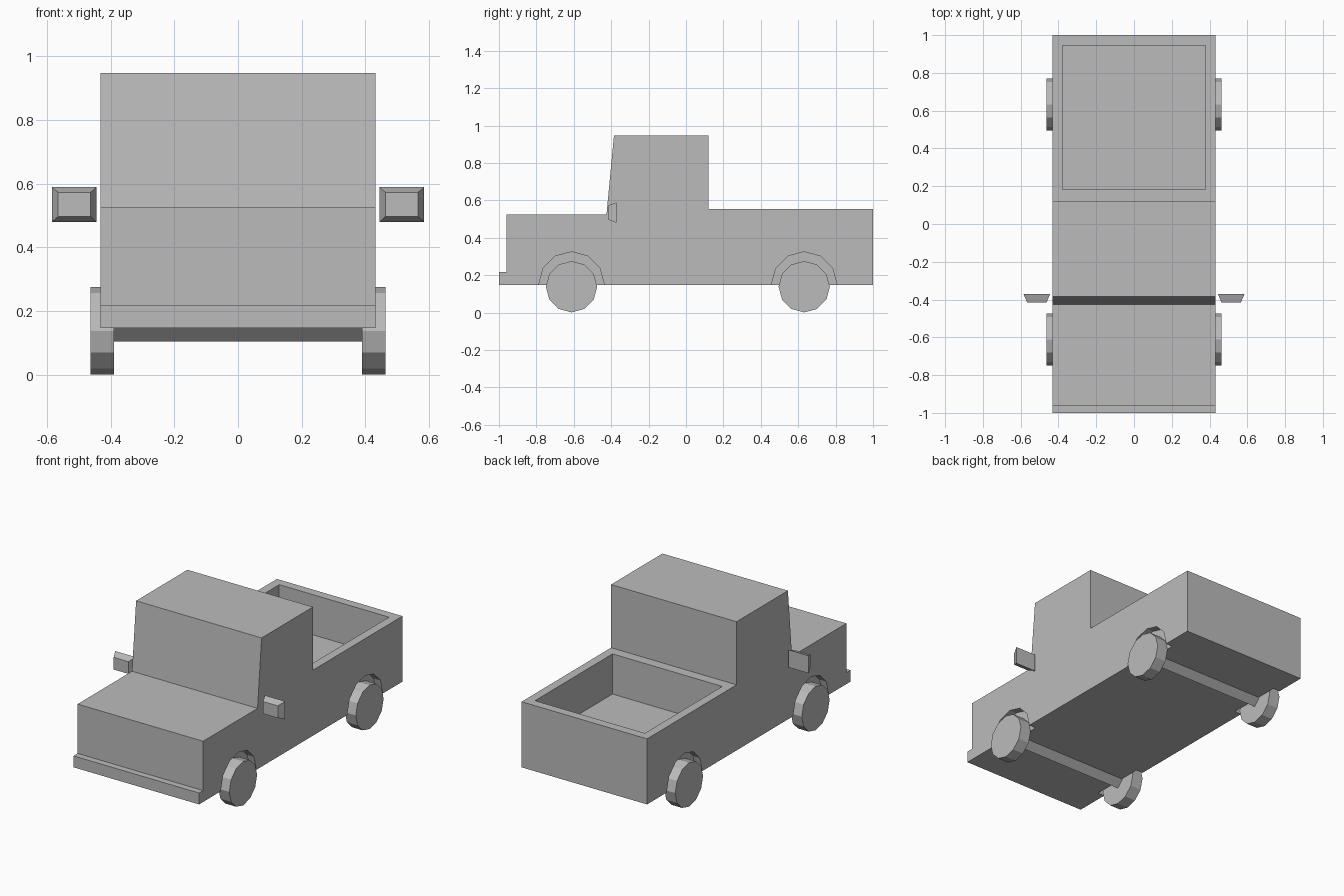
import bpy, bmesh
from math import sin, cos, tau

if "Cube" in bpy.data.objects:
    bpy.data.objects.remove(bpy.data.objects["Cube"], do_unlink=True)

grey = bpy.data.materials.new("plain grey")
grey.use_nodes = True
GREY = (0.5, 0.5, 0.5, 1)
grey.diffuse_color = GREY
grey.node_tree.nodes["Principled BSDF"].inputs["Base Color"].default_value = GREY


def loft(name, first, last):
    """Closed solid between two matching rings of points."""
    bm = bmesh.new()
    a = [bm.verts.new(p) for p in first]
    b = [bm.verts.new(p) for p in last]
    n = len(a)
    bm.faces.new(a)
    bm.faces.new(b[::-1])
    for i in range(n):
        j = (i + 1) % n
        bm.faces.new((a[j], a[i], b[i], b[j]))
    bmesh.ops.recalc_face_normals(bm, faces=bm.faces)
    mesh = bpy.data.meshes.new(name)
    bm.to_mesh(mesh)
    bm.free()
    mesh.materials.append(grey)
    obj = bpy.data.objects.new(name, mesh)
    bpy.context.collection.objects.link(obj)
    return obj


def prism(name, profile, x0, x1):
    """Side profile of (y, z) points extruded across the width."""
    return loft(name, [(x0, y, z) for y, z in profile],
                [(x1, y, z) for y, z in profile])


def ring(y, z, r, sides):
    return [(y + r * sin(tau * i / sides), z + r * cos(tau * i / sides))
            for i in range(sides)]


def rect(x0, x1, z0, z1, y):
    return [(x0, y, z0), (x1, y, z0), (x1, y, z1), (x0, y, z1)]


def cut(target, cutter):
    mod = target.modifiers.new("cut", 'BOOLEAN')
    mod.operation = 'DIFFERENCE'
    mod.solver = 'EXACT'
    mod.object = cutter
    bpy.context.view_layer.update()
    graph = bpy.context.evaluated_depsgraph_get()
    mesh = bpy.data.meshes.new_from_object(target.evaluated_get(graph))
    target.modifiers.clear()
    target.data = mesh
    bpy.data.objects.remove(cutter, do_unlink=True)


HALF = 0.432
AXLES = {"front": -0.612, "rear": 0.632}
SIDES = {"left": 1, "right": -1}

# Body: bumper step, hood, cab and bed in one profile
body = prism("body", [
    (-1, 0.147), (-1, 0.218), (-0.96, 0.218), (-0.96, 0.525),
    (-0.425, 0.525), (-0.385, 0.948), (0.12, 0.948), (0.12, 0.555),
    (1, 0.555), (1, 0.147)], -HALF, HALF)

# Open cargo bed
cut(body, prism("bed_cutter", [(0.183, 0.305), (0.945, 0.305),
                               (0.945, 0.7), (0.183, 0.7)], -0.378, 0.378))

for end, y in AXLES.items():
    # Axle bar
    prism(end + "_axle", ring(y, 0.147, 0.042, 4), -0.4, 0.4)
    for side, s in SIDES.items():
        # Wheel arch and wheel
        cut(body, prism("arch_cutter", ring(y, 0.15, 0.175, 12), s * 0.385, s * 0.5))
        prism(f"{end}_{side}_wheel", ring(y, 0.138, 0.137, 12), s * 0.39, s * 0.464)

# Tapered side mirrors
for side, s in SIDES.items():
    loft(side + "_mirror",
         rect(s * 0.463, s * 0.565, 0.497, 0.573, -0.416),
         rect(s * 0.445, s * 0.585, 0.48, 0.589, -0.371))
